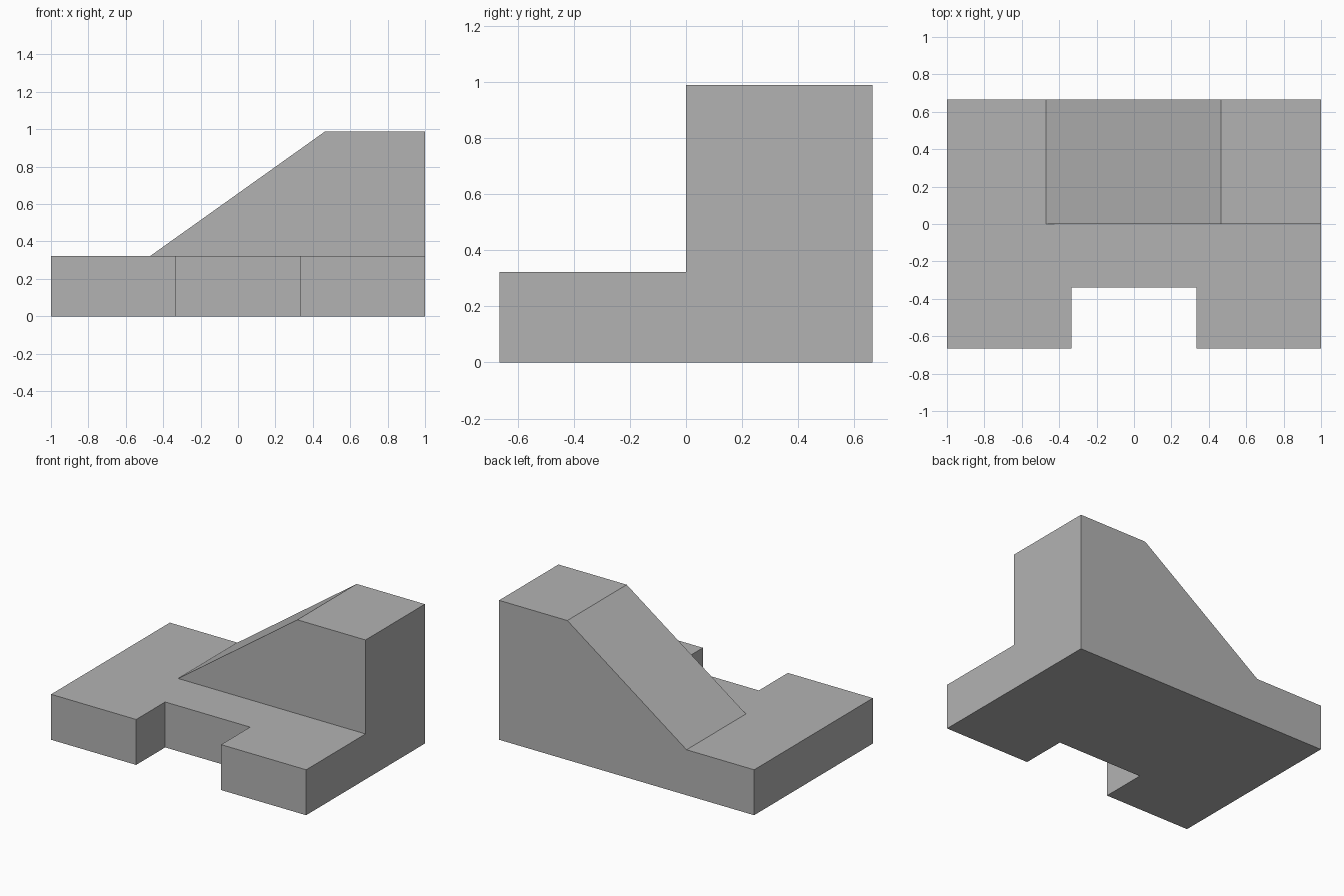
import bpy
import bmesh
from mathutils import Vector

cube = bpy.data.objects.get("Cube")
if cube:
    bpy.data.objects.remove(cube, do_unlink=True)

BASE_TOP, RAMP_TOP = 0.322, 0.988
DEPTH = 0.665
RAMP_START, RAMP_END = -0.47, 0.465
NOTCH_X, NOTCH_Y = 0.333, -0.34

# Single material
grey = bpy.data.materials.new("plain grey")
grey.use_nodes = True
colour = (0.45, 0.45, 0.45, 1)
grey.diffuse_color = colour
grey.node_tree.nodes["Principled BSDF"].inputs["Base Color"].default_value = colour

# Notched footprint, raised into the base slab
bm = bmesh.new()
half = [(NOTCH_X, NOTCH_Y), (NOTCH_X, -DEPTH), (1, -DEPTH), (1, DEPTH)]
outline = half + [(-x, y) for x, y in reversed(half)]
floor = bm.faces.new([bm.verts.new((x, y, 0)) for x, y in outline])
slab = bmesh.ops.extrude_face_region(bm, geom=[floor])["geom"]
bmesh.ops.translate(bm, vec=(0, 0, BASE_TOP),
                    verts=[v for v in slab if isinstance(v, bmesh.types.BMVert)])

# Mark out the ramp's footprint on the slab
for point, normal in (((0, 0, 0), (0, 1, 0)), ((RAMP_START, 0, 0), (1, 0, 0))):
    bmesh.ops.bisect_plane(bm, geom=bm.verts[:] + bm.edges[:] + bm.faces[:],
                           plane_co=point, plane_no=normal)

# Raise the ramp and slope its low end
patch = [f for f in bm.faces
         if f.calc_center_median().z > BASE_TOP - 0.001
         and f.calc_center_median().y > 0.1
         and f.calc_center_median().x > RAMP_START]
raised = bmesh.ops.extrude_face_region(bm, geom=patch)["geom"]
bmesh.ops.delete(bm, geom=[f for f in patch if f.is_valid], context="FACES_ONLY")
for v in raised:
    if isinstance(v, bmesh.types.BMVert):
        v.co.z = RAMP_TOP
        if v.co.x < 0:
            v.co.x = RAMP_END

# Merge flat neighbours into clean faces
bmesh.ops.dissolve_limit(bm, angle_limit=0.01, verts=bm.verts[:], edges=bm.edges[:])
bmesh.ops.recalc_face_normals(bm, faces=bm.faces[:])

mesh = bpy.data.meshes.new("ramp_block")
bm.to_mesh(mesh)
bm.free()
mesh.materials.append(grey)
bpy.context.collection.objects.link(bpy.data.objects.new("ramp_block", mesh))
